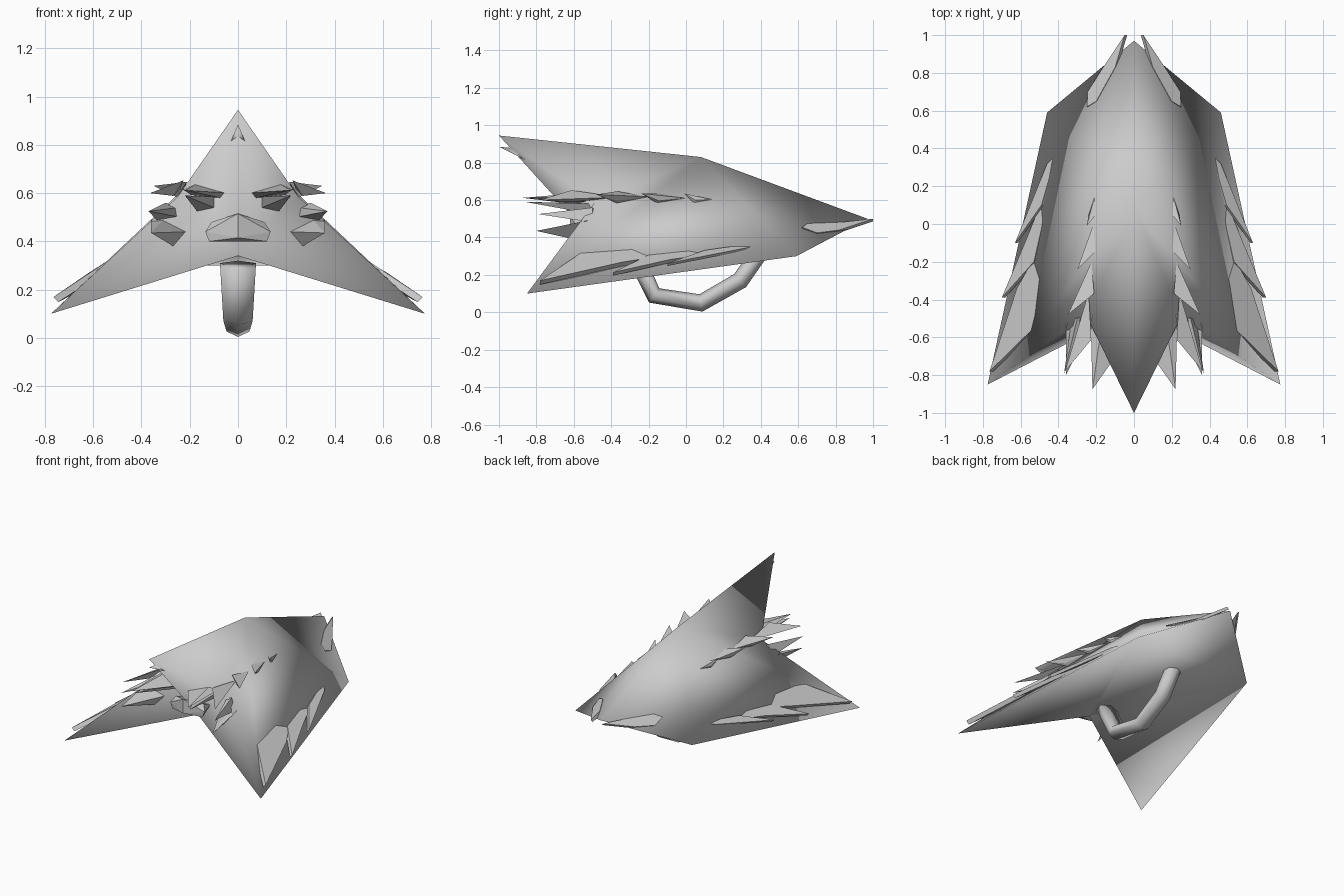
import bpy, bmesh, math
from mathutils import Vector

if "Cube" in bpy.data.objects:
    bpy.data.objects.remove(bpy.data.objects["Cube"])

grey = bpy.data.materials.new("plain_grey")
grey.diffuse_color = (0.6, 0.6, 0.6, 1)
grey.use_nodes = True
grey.node_tree.nodes["Principled BSDF"].inputs["Base Color"].default_value = grey.diffuse_color


def make(name, bm, smooth=False, mirror=False):
    bmesh.ops.recalc_face_normals(bm, faces=bm.faces)
    me = bpy.data.meshes.new(name)
    bm.to_mesh(me)
    bm.free()
    for p in me.polygons:
        p.use_smooth = smooth
    me.materials.append(grey)
    ob = bpy.data.objects.new(name, me)
    bpy.context.collection.objects.link(ob)
    if mirror:
        ob.modifiers.new("mirror", 'MIRROR').use_mirror_merge = False
    return ob


def shard(name, pts, mirror=True, smooth=False):
    """Faceted spike: convex hull of a few points."""
    bm = bmesh.new()
    for p in pts:
        bm.verts.new(p)
    res = bmesh.ops.convex_hull(bm, input=bm.verts)
    junk = [g for g in res["geom_interior"] if isinstance(g, bmesh.types.BMVert)]
    bmesh.ops.delete(bm, geom=junk, context='VERTS')
    return make(name, bm, smooth, mirror)


def plate(name, outline, depth):
    """Feather plate: an outline sunk into the shell by its depth."""
    bm = bmesh.new()
    top = [bm.verts.new(p) for p in outline]
    low = [bm.verts.new(Vector(p) - Vector((depth * .7, 0, depth * .7))) for p in outline]
    bm.faces.new(top)
    bm.faces.new(low[::-1])
    n = len(top)
    for i in range(n):
        j = (i + 1) % n
        bm.faces.new((top[i], low[i], low[j], top[j]))
    return make(name, bm, mirror=True)


def side_z(x, y, lift=0.0):
    """Point above the flank of the shell."""
    return (x, y, .837 - 1.054 * x - .088 * y + lift)


# Shell: body with crest, wings and a closed flat underside
bm = bmesh.new()
crest, ridge, tail, chin = [bm.verts.new(p) for p in
                            ((0, -1, .945), (0, .08, .83), (0, .97, .5), (0, -.45, .34))]
corners = []
for s in (1, -1):
    corner, wing, notch = [bm.verts.new((s * x, y, z)) for x, y, z in
                           ((.46, .59, .3), (.775, -.85, .1), (.25, -.49, .585))]
    corners.append(corner)
    for f in ((crest, ridge, notch), (ridge, wing, notch), (ridge, corner, wing),
              (ridge, tail, corner), (crest, notch, chin), (notch, wing, chin),
              (chin, wing, corner)):
        bm.faces.new(f)
    bm.edges.get((chin, wing)).smooth = False
    bm.edges.get((chin, corner)).smooth = False
bm.faces.new((chin, *corners))
bm.faces.new((tail, *corners))
make("shell", bm, smooth=True)

# Handle: six-sided loop below the shell, wider at its front end
path = [(-.27, .30), (-.17, .09), (.08, .05), (.29, .17), (.40, .33)]
widths = [.085, .07, .055, .055, .055]
bm = bmesh.new()
rings = []
for i, (y, z) in enumerate(path):
    a = Vector(path[max(i - 1, 0)])
    b = Vector(path[min(i + 1, len(path) - 1)])
    t = (b - a).normalized()
    ring = []
    for k in range(6):
        c = math.tau * k / 6
        u, v = widths[i] * math.sin(c), .047 * math.cos(c)
        ring.append(bm.verts.new((u, y - t.y * v, z + t.x * v)))
    rings.append(ring)
for r, q in zip(rings, rings[1:]):
    for k in range(6):
        bm.faces.new((r[k], r[(k + 1) % 6], q[(k + 1) % 6], q[k]))
bm.faces.new(rings[0])
bm.faces.new(rings[-1])
make("handle", bm, smooth=True)

# Wing feathers: tails flush with the shell, tips raised
plate("wing_feather_back", [side_z(.43, .35, .0), side_z(.45, .24, .01), side_z(.49, .1, .02),
                            side_z(.63, -.1, .08), side_z(.46, .32, .02)], .02)
plate("wing_feather_middle", [side_z(.49, .12, .0), side_z(.48, .02, .0), side_z(.53, -.2, .01),
                              side_z(.70, -.39, .08), side_z(.57, -.08, .04)], .025)
plate("wing_feather_front", [side_z(.53, -.18, .0), side_z(.495, -.29, .0), side_z(.50, -.52, -.01),
                             side_z(.765, -.78, .07), side_z(.62, -.34, .055)], .03)

# Crest spikes: row along the flank, pointing forward
for name, (x, y), half, tip in (("rear", (.21, .14), .02, (.25, -.01, .635)),
                                ("second", (.215, 0), .03, (.30, -.24, .635)),
                                ("third", (.225, -.2), .035, (.35, -.48, .63)),
                                ("fourth", (.24, -.36), .035, (.365, -.78, .6))):
    front = y + (tip[1] - y) * .6
    shard("flank_spike_" + name, [side_z(x, y), side_z(x - half * .4, front, .0),
                                  side_z(x + half * 1.5, front, .02),
                                  side_z(x + half * .8, front, -.02), tip])

# Face: brows, eyes, cheeks and snout below the crest
shard("brow", [(.04, -.62, .6), (.05, -.57, .575), (.17, -.53, .64), (.23, -.48, .615),
               (.19, -.5, .59), (.22, -.875, .612)])
shard("eye_spike", [(.1, -.6, .585), (.1, -.56, .54), (.17, -.5, .525), (.2, -.48, .58),
                    (.22, -.86, .59)])
shard("temple_spike", [(.24, -.48, .5), (.25, -.48, .54), (.3, -.5, .56), (.33, -.5, .48),
                       (.37, -.79, .525)])
shard("cheek_spike", [(.21, -.5, .44), (.3, -.48, .5), (.36, -.53, .49), (.26, -.53, .375),
                      (.36, -.8, .435)])
snout = []
for s in (1, -1):
    snout += [(s * .11, -.54, .48), (s * .135, -.57, .44), (s * .12, -.57, .4), (s * .1, -.45, .44)]
shard("snout", snout + [(0, -.62, .515), (0, -.62, .415)], mirror=False)

# Tooth under the crest tip
shard("crest_tooth", [(0, -1, .885), (.05, -.76, .765), (-.05, -.76, .765), (0, -.85, .87)],
      mirror=False, smooth=True)

# Tail fins flanking the rear point
plate("tail_fin", [(.05, 1.0, .5), (.10, .83, .482), (.2, .65, .475), (.25, .62, .455),
                   (.245, .70, .425), (.17, .82, .44)], .02)
